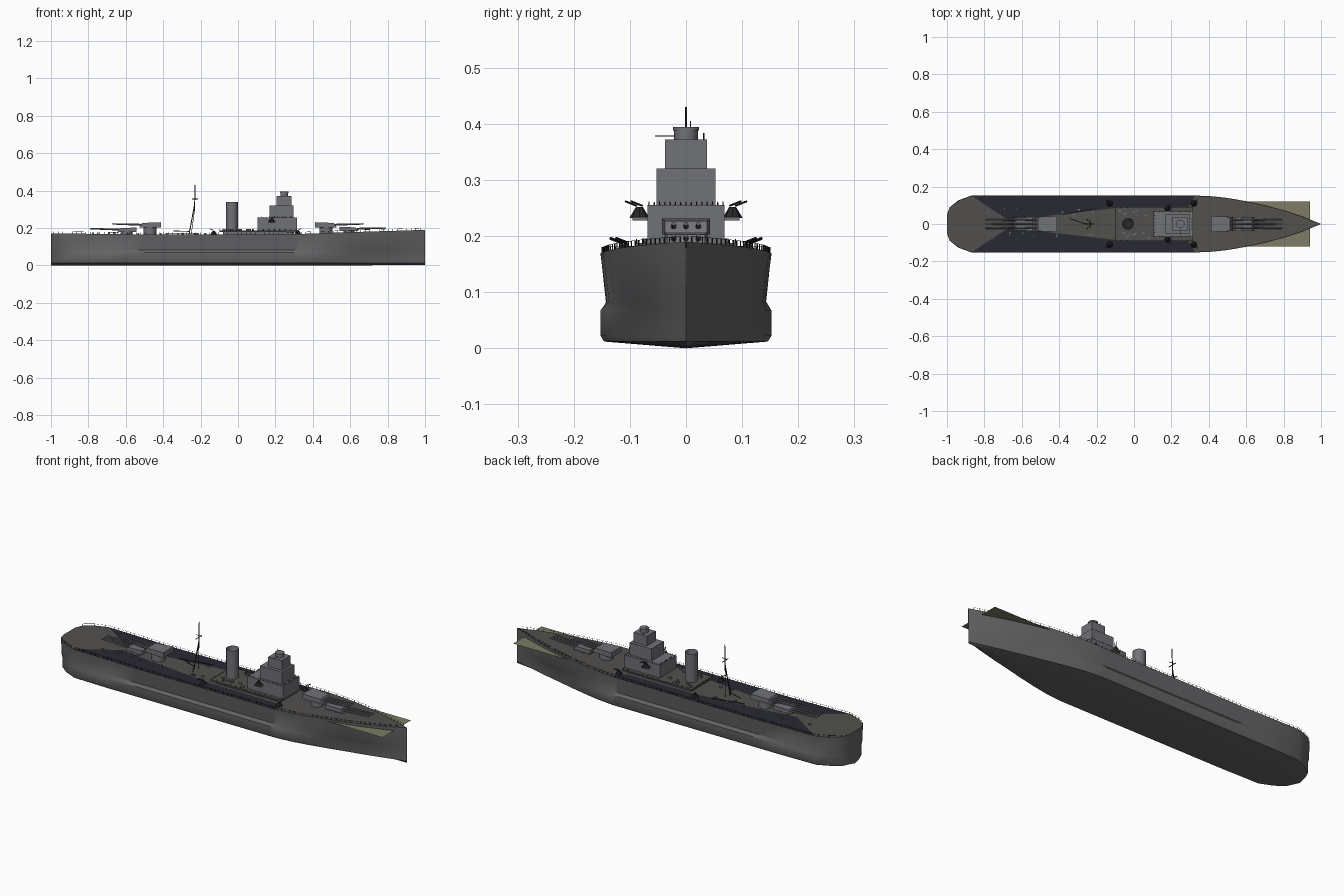
import bpy, bmesh, math, random
from mathutils import Vector, Matrix

random.seed(4)
if "Cube" in bpy.data.objects:
    bpy.data.objects.remove(bpy.data.objects["Cube"], do_unlink=True)


def material(name, r, g, b):
    m = bpy.data.materials.new(name)
    m.use_nodes = True
    m.diffuse_color = (r, g, b, 1)
    m.node_tree.nodes["Principled BSDF"].inputs["Base Color"].default_value = (r, g, b, 1)
    return m


HULL = material("hull grey", .13, .13, .135)
STEEL = material("steel grey", .165, .168, .185)
DECK = material("deck grey", .083, .081, .075)
DARK = material("dark deck", .022, .022, .034)
OLIVE = material("olive", .2, .2, .13)
BLACK = material("fittings black", .02, .02, .022)


def finish(name, bm, *mats, smooth=False):
    me = bpy.data.meshes.new(name)
    bmesh.ops.recalc_face_normals(bm, faces=bm.faces)
    bm.to_mesh(me)
    bm.free()
    for m in mats:
        me.materials.append(m)
    ob = bpy.data.objects.new(name, me)
    bpy.context.collection.objects.link(ob)
    if smooth:
        bpy.ops.object.select_all(action='DESELECT')
        ob.select_set(True)
        bpy.context.view_layer.objects.active = ob
        bpy.ops.object.shade_smooth_by_angle(angle=math.radians(35))
    return ob


def add_box(bm, x0, x1, y0, y1, z0, z1):
    mat = Matrix.Translation(((x0 + x1) / 2, (y0 + y1) / 2, (z0 + z1) / 2))
    mat = mat @ Matrix.Diagonal((x1 - x0, y1 - y0, z1 - z0, 1))
    return bmesh.ops.create_cube(bm, size=1, matrix=mat)["verts"]


def add_rod(bm, a, b, r, r2=None, sides=6):
    a, b = Vector(a), Vector(b)
    rot = (b - a).to_track_quat('Z', 'Y').to_matrix().to_4x4()
    bmesh.ops.create_cone(bm, cap_ends=True, segments=sides, radius1=r,
                          radius2=r if r2 is None else r2, depth=(b - a).length,
                          matrix=Matrix.Translation((a + b) / 2) @ rot)


def box(name, mat, *dims):
    bm = bmesh.new()
    add_box(bm, *dims)
    return finish(name, bm, mat)


def lerp_table(table, x):
    for (xa, a), (xb, b) in zip(table, table[1:]):
        if x <= xb:
            return a + (b - a) * (x - xa) / (xb - xa)
    return table[-1][1]


# Plan outline, deck height and width of the central deck strip along the length
BEAM = [(-1, .05), (-.985, .09), (-.94, .126), (-.87, .152), (.33, .152), (.42, .148),
        (.5, .139), (.6, .122), (.7, .1), (.8, .073), (.9, .04), (1, .0005)]
SHEER = [(-1, .172), (-.5, .165), (.3, .167), (.6, .178), (1, .19)]
STRIP = [(-.87, .152), (-.67, .02), (-.1, .085), (.29, .09), (.33, .152)]
FINE = [(-1, .86), (-.87, .97), (-.7, 1), (.35, 1), (.7, .8), (1, .7)]
BULGE = [(-1, 0), (-.8, .07), (.35, .07), (.65, 0), (1, 0)]
stations = sorted({x for t in (BEAM, STRIP, SHEER) for x, _ in t})


def half_section(x):
    w, top = lerp_table(BEAM, x), lerp_table(SHEER, x)
    low = w * lerp_table(FINE, x)
    mid = (w + low) / 2 - w * lerp_table(BULGE, x)
    return [(w, top), (mid, .083), (low, .068), (low, .022), (low * .96, .012)]


# Hull shell with side bulges
bm = bmesh.new()
rings = []
for x in stations:
    half = half_section(x)
    loop = half + [(0, .008 * max(0, x - .6))] + [(-y, z) for y, z in reversed(half)]
    rings.append([bm.verts.new((x, y, z)) for y, z in loop])
for a, b in zip(rings, rings[1:]):
    for i in range(len(a) - 1):
        bm.faces.new((a[i], a[i + 1], b[i + 1], b[i]))
bm.faces.new(rings[0])
finish("hull", bm, HULL, smooth=True)

# Main deck: grey centre, dark side areas
bm = bmesh.new()
rows = []
for x in stations:
    w, z = lerp_table(BEAM, x), lerp_table(SHEER, x)
    d = min(lerp_table(STRIP, max(x, -.87)), w * .999)
    rows.append([bm.verts.new((x, y, z)) for y in (-w, -d, d, w)])
for a, b in zip(rows, rows[1:]):
    for i in range(3):
        f = bm.faces.new((a[i], b[i], b[i + 1], a[i + 1]))
        middle = (a[0].co.x + b[0].co.x) / 2
        f.material_index = int(i != 1 and -.87 < middle < .33)
finish("main_deck", bm, DECK, DARK)

# Flat plate passing through the bow
bm = bmesh.new()
bm.faces.new([bm.verts.new((x, y, .168)) for x, y in
              ((.58, -.12), (.94, -.12), (.94, .12), (.58, .12))])
finish("bow_plate", bm, OLIVE)

# Deck edge railing
bm = bmesh.new()
for side in (-1, 1):
    previous = None
    for i in range(81):
        x = -.985 + i * .0245
        p = Vector((x, side * lerp_table(BEAM, x) * .985, lerp_table(SHEER, x)))
        top = p + Vector((0, 0, .010))
        add_rod(bm, p, top, .0011, sides=4)
        if previous:
            add_rod(bm, previous, top, .0005, sides=3)
        previous = top
finish("deck_railing", bm, BLACK)

# Superstructure
box("platform_house", STEEL, -.08, .3, -.072, .072, .16, .182)
box("platform", DECK, -.1, .315, -.09, .09, .18, .188)
box("lower_bridge", STEEL, .105, .315, -.069, .069, .187, .255)
box("middle_bridge", STEEL, .168, .297, -.053, .053, .254, .32)
box("upper_bridge", STEEL, .205, .285, -.037, .037, .319, .372)
bm = bmesh.new()
add_rod(bm, (.247, 0, .371), (.247, 0, .39), .021, sides=16)
add_rod(bm, (.247, 0, .388), (.247, 0, .394), .023, sides=16)
finish("director_tower", bm, STEEL, smooth=True)
bm = bmesh.new()
add_rod(bm, (.247, -.055, .378), (.247, -.018, .378), .001)
add_rod(bm, (.23, .008, .392), (.23, .008, .405), .0013)
add_rod(bm, (.23, .032, .37), (.23, .032, .384), .0013)
finish("bridge_aerials", bm, BLACK)

# Bridge and platform rails
bm = bmesh.new()
for x0, x1, w, z in ((.11, .31, .066, .254), (-.097, .31, .088, .187)):
    for i in range(15):
        t = i / 14
        x = x0 + (x1 - x0) * t
        spots = [(x, w), (x, -w), (x0, w * (2 * t - 1)), (x1, w * (2 * t - 1))]
        for px, py in spots:
            add_rod(bm, (px, py, z), (px, py, z + .008), .0016, .0006, 4)
finish("upper_rails", bm, BLACK)

# Funnel with open top
bm = bmesh.new()
add_rod(bm, (-.032, 0, .185), (-.032, 0, .34), .031, sides=24)
cap = max(bm.faces, key=lambda f: f.calc_center_median().z)
bmesh.ops.inset_region(bm, faces=[cap], thickness=.004)
bmesh.ops.translate(bm, verts=cap.verts, vec=(0, 0, -.03))
cap.material_index = 1
finish("funnel", bm, STEEL, BLACK, smooth=True)


# Main gun turrets: wedge-fronted house, barbette and barrels
def turret(name, direction, back, front, base, top, muzzle, width):
    bm = bmesh.new()
    d = direction
    x0, x1 = sorted((d * back, d * front))
    verts = add_box(bm, x0, x1, -width, width, base, top)
    for v in verts:
        if v.co.x * d > (back + front) / 2:
            if v.co.z > (base + top) / 2:
                v.co.x -= d * .015
                v.co.z -= .004
            v.co.y *= .88
    mid = d * (back + front) / 2
    add_rod(bm, (mid, 0, .15), (mid, 0, base + .002), width * .8, sides=16)
    finish(name + "_turret", bm, STEEL)
    bm = bmesh.new()
    z = (base + top) / 2
    for y in (-.022, 0, .022):
        add_rod(bm, (d * (front - .02), y, z), (d * muzzle, y, z + .005), .0055, .0036, 8)
    finish(name + "_barrels", bm, STEEL, smooth=True)


for end, d in (("fore", 1), ("aft", -1)):
    lift = .004 if d > 0 else 0
    turret(end + "_upper", d, .412, .528, .203, .231, .67, .043)
    turret(end + "_lower", d, .542, .645, .18 + lift, .203 + lift, .79, .038)

# Mast with angled legs, crosstree and boom
bm = bmesh.new()
add_rod(bm, (-.232, 0, .29), (-.23, 0, .43), .003, .002)
add_rod(bm, (-.262, 0, .165), (-.231, 0, .33), .0025)
for s in (-1, 1):
    add_rod(bm, (-.25, s * .025, .165), (-.232, 0, .3), .0015)
add_rod(bm, (-.232, -.025, .345), (-.232, .025, .345), .002)
add_rod(bm, (-.245, 0, .355), (-.215, 0, .355), .0018)
add_rod(bm, (-.345, .03, .184), (-.26, 0, .182), .0022)
add_rod(bm, (-.38, .05, .172), (-.21, .085, .172), .002)
finish("mast", bm, BLACK)

# Light guns beside the superstructure
bm = bmesh.new()
for s in (-1, 1):
    for x, y, z, d in ((-.13, .11, .165, -1), (.32, .11, .167, 1), (.18, .083, .232, 1)):
        c = Vector((x, s * y, z))
        add_rod(bm, c, c + Vector((0, 0, .02)), .018, .006, 8)
        for k in (-.005, .005):
            add_rod(bm, c + Vector((0, k, .022)), c + Vector((d * .018, s * .02 + k, .03)), .0018)
finish("light_guns", bm, BLACK)
bm = bmesh.new()
for s in (-1, 1):
    add_box(bm, .16, .2, min(s * .065, s * .095), max(s * .065, s * .095), .228, .234)
finish("gun_sponsons", bm, STEEL)

# Vents and lockers scattered over the decks
bm = bmesh.new()
for i in range(34):
    on_platform = i < 16
    x = random.uniform(-.08, .09) if on_platform else random.uniform(-.8, -.15)
    y = random.choice((-1, 1)) * random.uniform(.045, .08)
    z = .187 if on_platform else lerp_table(SHEER, x) - .001
    a, b = random.uniform(.003, .007), random.uniform(.002, .005)
    add_box(bm, x - a, x + a, y - b, y + b, z, z + .009)
finish("deck_lockers", bm, STEEL)
